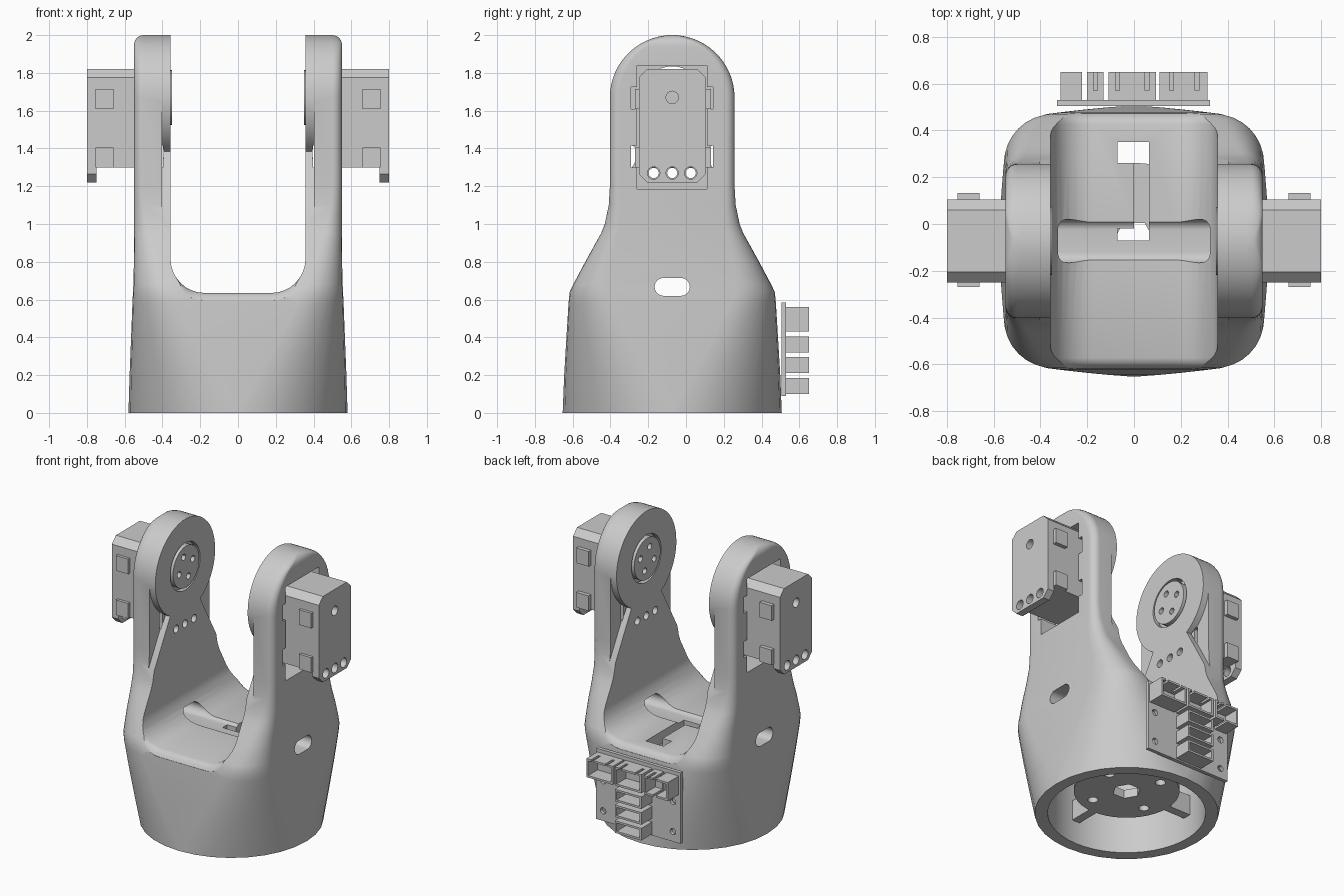
import bpy, bmesh
from math import sin, cos, pi, sqrt, radians

if "Cube" in bpy.data.objects:
    bpy.data.objects.remove(bpy.data.objects["Cube"])

YC = -0.073          # centre of the fork in y
ZP = 1.67            # pivot height


def finish(name, bm):
    bmesh.ops.remove_doubles(bm, verts=bm.verts, dist=1e-5)
    bmesh.ops.recalc_face_normals(bm, faces=bm.faces)
    me = bpy.data.meshes.new(name)
    bm.to_mesh(me)
    bm.free()
    ob = bpy.data.objects.new(name, me)
    bpy.context.collection.objects.link(ob)
    return ob


def loft(name, rings):
    bm = bmesh.new()
    vs = [[bm.verts.new(p) for p in r] for r in rings]
    n = len(rings[0])
    for a, b in zip(vs, vs[1:]):
        for i in range(n):
            j = (i + 1) % n
            bm.faces.new((a[i], a[j], b[j], b[i]))
    bm.faces.new(vs[0])
    bm.faces.new(vs[-1])
    return finish(name, bm)


def prism(name, pts, axis, a, b):
    place = {'x': lambda p, t: (t, p[0], p[1]),
             'y': lambda p, t: (p[0], t, p[1]),
             'z': lambda p, t: (p[0], p[1], t)}[axis]
    return loft(name, [[place(p, t) for p in pts] for t in (a, b)])


def box(name, x0, x1, y0, y1, z0, z1):
    return prism(name, [(x0, y0), (x1, y0), (x1, y1), (x0, y1)], 'z', z0, z1)


def circle(u, v, r, n=32, rot=0):
    return [(u + r * cos(rot + 2 * pi * i / n), v + r * sin(rot + 2 * pi * i / n)) for i in range(n)]


def rounded(u, v, hu, hv, r, n=8):
    pts = []
    for k, (su, sv) in enumerate(((1, 1), (-1, 1), (-1, -1), (1, -1))):
        for i in range(n + 1):
            t = pi / 2 * (k + i / n)
            pts.append((u + su * (hu - r) + r * cos(t), v + sv * (hv - r) + r * sin(t)))
    return pts


def cut(ob, cutters):
    bpy.context.view_layer.objects.active = ob
    for c in cutters:
        c.hide_render = True
        m = ob.modifiers.new("cut", 'BOOLEAN')
        m.operation, m.solver, m.object = 'DIFFERENCE', 'EXACT', c
        bpy.ops.object.modifier_apply(modifier=m.name)
        bpy.data.objects.remove(c)


# Fork body: round foot blending to a rounded square, then to two round-topped arms
F = 0.05
secs = [(0, .58, .58, .575), (.2, .574, .572, .46), (.4, .566, .56, .34), (.58, .559, .549, .24),
        (.64, .556, .543, .21), (.68, .554, .524, .19), (.8, .551, .46, .14), (.9, .55, .405, .11),
        (.95, .55, .377, .09), (1.0, .55, .357, .08), (1.1, .55, .336, .06), (1.2, .55, .33, F)]
for i in range(15):
    t = radians(min(6 * i, 81))
    z = ZP + .33 * sin(t)
    hx = .55 - F + sqrt(max(0, F * F - max(0, z - 2 + F) ** 2))
    secs.append((z, hx, .33 * cos(t), min(F, .33 * cos(t) * .9)))
secs.append((2.0, .502, .025, .02))
body = loft("fork_body", [[(x, y, z) for x, y in rounded(0, YC, hx, hy, r)] for z, hx, hy, r in secs])


# U opening between the arms, flared at both ends to round the floor edge
def u_ring(y, o):
    return [(x, y, z) for x, z in rounded(0, 1.5 - o / 2, .357, .865 + o / 2, .18)]


h = .545
ends = [(h + .3, .06), (h, .04), (h - .01, .022), (h - .025, .007), (h - .045, 0)]
rings = [u_ring(YC - d, o) for d, o in ends] + [u_ring(YC + d, o) for d, o in reversed(ends)]
u_cut = loft("cut_u", rings)
for v in u_cut.data.vertices:           # keep the opening tall past the arm tops
    if v.co.z > 1.5:
        v.co.z += .5
cut(body, [u_cut])

# Cable slot through both sides, bottom cavity and bent slot in the floor
bent = [(-.07, .35), (.065, .35), (.065, -.07), (-.07, -.07), (-.07, -.02), (0, -.02), (0, .26), (-.07, .26)]
cut(body, [prism("cut_cable", rounded(YC, .667, .093, .047, .0465), 'x', -.9, .9),
           prism("cut_cavity", circle(0, YC, .5, 48), 'z', -.1, .55),
           prism("cut_bent", bent, 'z', .5, .8)])

# Arm pockets, pivot holes, wire holes and thinned cheeks
for s in (1, -1):
    def px(pts, a, b):
        return prism("cut_arm", pts, 'x', s * a, s * b)
    cs = [box("cut_pocket", s * .395, s * .7, -.26, .11, 1.185, 1.84),
          px(circle(YC, ZP, .165), .3, .5)]
    cs += [box("cut_notch", s * .397, s * .7, YC - .217, YC + .217, z, z + .115) for z in (1.3, 1.61)]
    cs += [px(circle(YC + d, 1.27, .027, 16), .3, .5) for d in (-.098, 0, .098)]
    for q in (1, -1):
        arc = [(YC + q * .331 * cos(radians(a)), ZP - .331 * sin(radians(a))) for a in range(4, 61, 7)]
        cs.append(px(arc + [(YC + q * .37, 1.02), (YC + q * .5, 1.02), (YC + q * .5, arc[0][1])], .3, .402))
    cut(body, cs)

# Mounting plate inside the foot, with ribs to the wall
plate = prism("foot_plate", circle(0, YC, .335, 40), 'z', .16, .22)
cut(plate, [prism("cut_hex", circle(0, YC, .09, 6), 'z', 0, .4)] +
    [prism("cut_screw", circle(.24 * cos(a), YC + .24 * sin(a), .033, 16), 'z', 0, .4)
     for a in [radians(23 + 90 * k) for k in range(4)]])
box("foot_rib_front", -.03, .03, YC - .52, YC - .32, .16, .3)
for s in (1, -1):
    box("foot_rib_side", s * .32, s * .52, YC - .03, YC + .03, .16, .3)

# Servo motors, clips and horns
for s in (1, -1):
    c = .045
    y0, y1, z0, z1 = -.25, .105, 1.22, 1.82
    prof = [(y0 + c, z0), (y1 - c, z0), (y1, z0 + c), (y1, z1 - c), (y1 - c, z1),
            (y0 + c, z1), (y0, z1 - c), (y0, z0 + c)]
    servo = prism("servo_case", prof, 'x', s * .41, s * .8)
    cut(servo, [box("cut_under", s * .3, s * .75, -.5, .5, 1, 1.3),
                prism("cut_back_hole", circle(YC, ZP, .033, 16), 'x', s * .74, s * .9)] +
        [prism("cut_wire", circle(YC + d, 1.27, .033, 16), 'x', s * .7, s * .9) for d in (-.098, 0, .098)])
    for z in (1.3, 1.61):
        box("servo_clip", s * .66, s * .755, -.27, y0 + .01, z, z + .105)
        box("servo_clip", s * .66, s * .755, y1 - .01, .132, z, z + .105)
    horn = prism("servo_horn", circle(YC, ZP, .145), 'x', s * .35, s * .41)
    cut(horn, [prism("cut_horn", p, 'x', s * .3, s * .38) for p in
               [circle(YC + .08 * cos(a), ZP + .08 * sin(a), .022, 12)
                for a in [radians(20 + 90 * k) for k in range(4)]]])

# Connector board on the back
board = box("connector_board", -.33, .325, .505, .53, .09, .585)
cut(board, [prism("cut_board", circle(x, z, .022, 12), 'y', .4, .6) for x in (-.27, .27) for z in (.16, .37)])


def socket(x0, x1, z0, z1, slots=(), w=.018):
    ob = box("socket", x0, x1, .53, .65, z0, z1)
    cut(ob, [box("cut_socket", x0 + .014, x1 - .014, .545, .7, z0 + .014, z1 - .014)] +
        [box("cut_slot", x - w / 2, x + w / 2, .57, .7, z1 - .03, z1 + .1) for x in slots])
    return ob


socket(.11, .315, .43, .56, (.16, .27))
socket(-.11, .095, .43, .56, (-.07, .055))
split = socket(-.315, -.13, .43, .56, (-.165,))
cut(split, [box("cut_split", -.222, -.2, .53, .7, .4, .6)])
for z in (.10, .21, .32):
    socket(-.11, .095, z, z + .085)

# Smooth curved walls, keep edges crisp
bpy.ops.object.select_all(action='SELECT')
bpy.context.view_layer.objects.active = body
bpy.ops.object.shade_smooth_by_angle(angle=radians(30))
